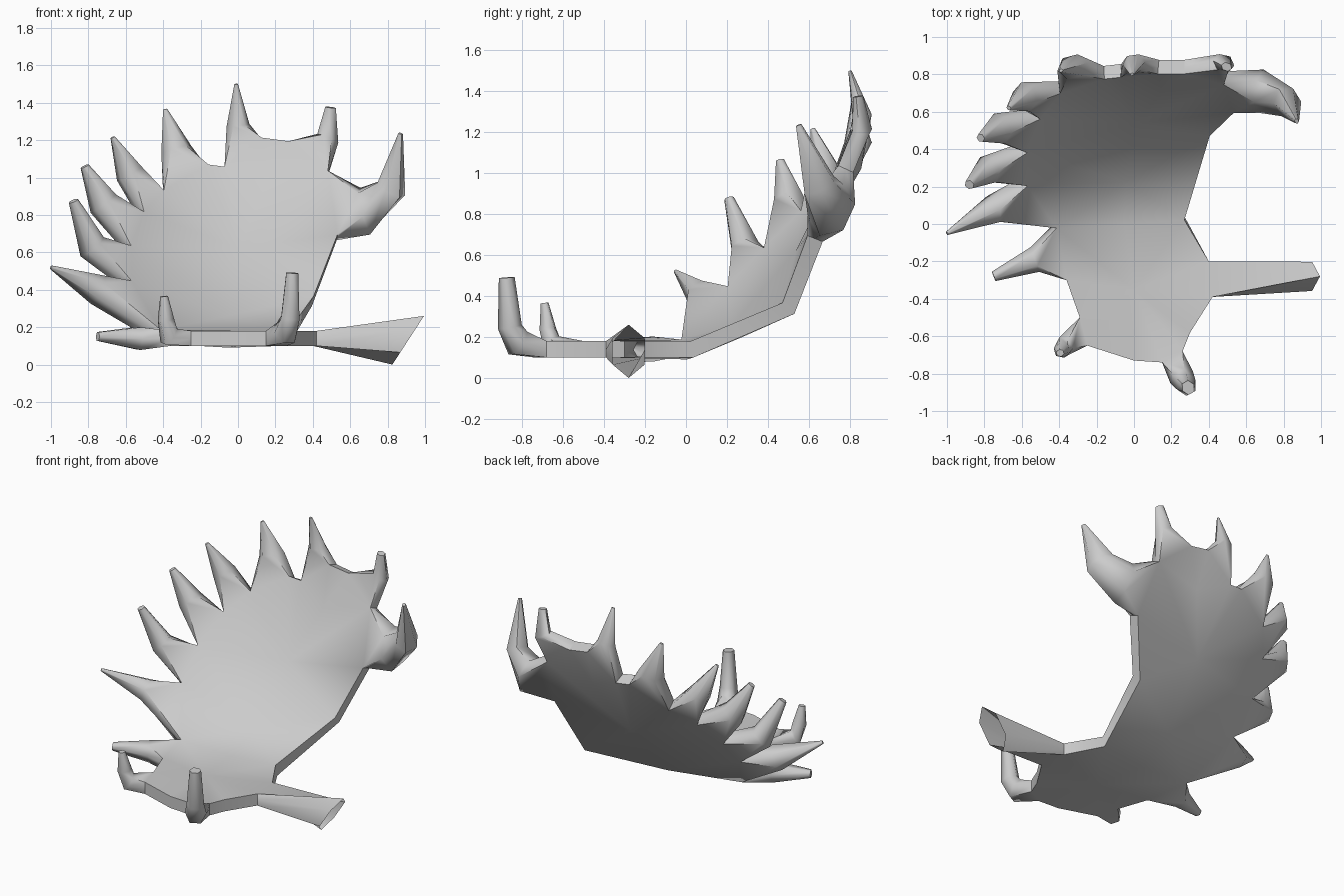
import bpy, math
from mathutils import Vector as V

if "Cube" in bpy.data.objects:
    bpy.data.objects.remove(bpy.data.objects["Cube"])

# Rim of the raised fan, from front-left round the top to front-right
fan = [V(p) for p in (
    (-.42, -.01, .15), (-.58, .23, .42), (-.58, .41, .61), (-.51, .59, .79),
    (-.40, .73, .91), (-.16, .81, 1.05), (-.07, .82, 1.04), (.13, .84, 1.2),
    (.27, .84, 1.18), (.48, .78, 1.02), (.53, .63, .68), (.40, .50, .34),
    (.27, .03, .14))]
# Rim of the flat floor, from right round the front to left
floor = [V((x, y, .14)) for x, y in (
    (.40, -.20), (.42, -.39), (.30, -.58), (.26, -.68), (.15, -.74),
    (0, -.73), (-.25, -.65), (-.29, -.50), (-.36, -.30))]
# Points inside the rim
inner = [V((0, -.35, .14)), V((-.05, 0, .13)), V((-.05, .25, .23)),
         V((0, .57, .6)), V((.15, .75, .95))]
sheet = fan + floor + inner
q = len(fan)                       # first floor rim index
rim = q + len(floor)
n = len(sheet)
F, M, D, C, E = range(rim, n)
HALF = .04                         # half the plate thickness


def tri_fan(c, ring):
    return [(c, b, a) for a, b in zip(ring, ring[1:])]


tris = (tri_fan(F, [M] + list(range(q - 1, rim)) + [0, M])
        + tri_fan(D, [M, 0, 1, 2, C, q - 2, q - 1, M])
        + tri_fan(C, list(range(2, 7)) + [E] + list(range(q - 4, q - 1)))
        + tri_fan(E, list(range(6, 10))))

# Two skins of the plate, offset along the averaged normals
normals = [V() for _ in sheet]
for t in tris:
    p0, p1, p2 = (sheet[i] for i in t)
    for i in t:
        normals[i] += (p1 - p0).cross(p2 - p0)
normals = [m.normalized() for m in normals]
verts = [p + m * HALF for p, m in zip(sheet, normals)]
verts += [p - m * HALF for p, m in zip(sheet, normals)]
faces = tris + [(c + n, b + n, a + n) for a, b, c in tris]
used = set()


def root(a):
    """Six-sided root ring on the rim edge that starts at point a."""
    b = (a + 1) % rim
    used.add(a)
    verts.extend((sheet[a], sheet[b]))
    k = len(verts)
    return [k - 1, b, a, k - 2, a + n, b + n]


def bridge(r0, points):
    verts.extend(points)
    r1 = list(range(len(verts) - 6, len(verts)))
    for k in range(6):
        j = (k + 1) % 6
        faces.append((r0[k], r0[j], r1[j], r1[k]))
    return r1


def spike(a, flat, *rings):
    """Tapered prong grown from a rim edge through (x, y, z, radius) rings."""
    b = (a + 1) % rim
    u0 = sheet[b] - sheet[a]
    up = normals[a] + normals[b]
    pts = [(sheet[a] + sheet[b]) / 2] + [V(r[:3]) for r in rings]
    prev = root(a)
    for i in range(1, len(pts)):
        t = (pts[min(i + 1, len(pts) - 1)] - pts[i - 1]).normalized()
        u = (u0 - t * u0.dot(t)).normalized()
        w = t.cross(u)
        if w.dot(up) < 0:
            w = -w
        r = rings[i - 1][3]
        prev = bridge(prev, [pts[i] + u * r * math.cos(k * math.pi / 3)
                             + w * r * flat * math.sin(k * math.pi / 3) for k in range(6)])
    faces.append(tuple(prev))


# Left side of the fan: knuckle, tip
spike(0, 1.1, (-.75, .08, .40, .078), (-1, -.05, .52, .01))
spike(1, 1.1, (-.78, .29, .63, .075), (-.88, .21, .875, .025))
spike(2, 1.1, (-.72, .51, .86, .08), (-.82, .46, 1.06, .022))
spike(3, 1.1, (-.58, .68, 1.02, .075), (-.67, .62, 1.215, .012))
# Top of the fan
spike(4, .8, (-.33, .84, 1.15, .085), (-.39, .82, 1.365, .012))
spike(6, .8, (0, .86, 1.28, .062), (-.01, .8, 1.5, .01))
spike(8, .8, (.48, .86, 1.21, .062), (.495, .84, 1.375, .03))
# Large hook on the right of the fan
spike(9, .8, (.68, .71, .82, .14), (.82, .65, .94, .095), (.87, .55, 1.235, .015))
# Flat spike on the left of the floor, two upturned hooks at its front
spike(q + 8, 1, (-.53, -.19, .14, .07), (-.75, -.28, .15, .027))
spike(q + 6, 1.1, (-.37, -.65, .155, .055), (-.385, -.675, .24, .042), (-.395, -.69, .365, .02))
spike(q + 3, 1.1, (.255, -.82, .17, .068), (.28, -.86, .25, .055), (.29, -.875, .49, .036))

# Open six-sided spout on the right, cut on a slant
end = []
for k in range(6):
    ang = math.radians(30 + 60 * k)
    z = .13 * math.sin(ang)
    end.append((.91 + .65 * z, -.28 - .09 * math.cos(ang), .13 + z))
bridge(root(q), end)

# Plain rim walls wherever nothing grows
for i in range(rim):
    if i not in used:
        j = (i + 1) % rim
        faces.append((i, j, j + n, i + n))

me = bpy.data.meshes.new("spiked_plate")
me.from_pydata(verts, [], faces)
ob = bpy.data.objects.new("spiked_plate", me)
bpy.context.collection.objects.link(ob)
ob.select_set(True)
bpy.context.view_layer.objects.active = ob
bpy.ops.object.mode_set(mode='EDIT')
bpy.ops.mesh.select_all(action='SELECT')
bpy.ops.mesh.normals_make_consistent(inside=False)
bpy.ops.object.mode_set(mode='OBJECT')
bpy.ops.object.shade_smooth_by_angle(angle=math.radians(65))
